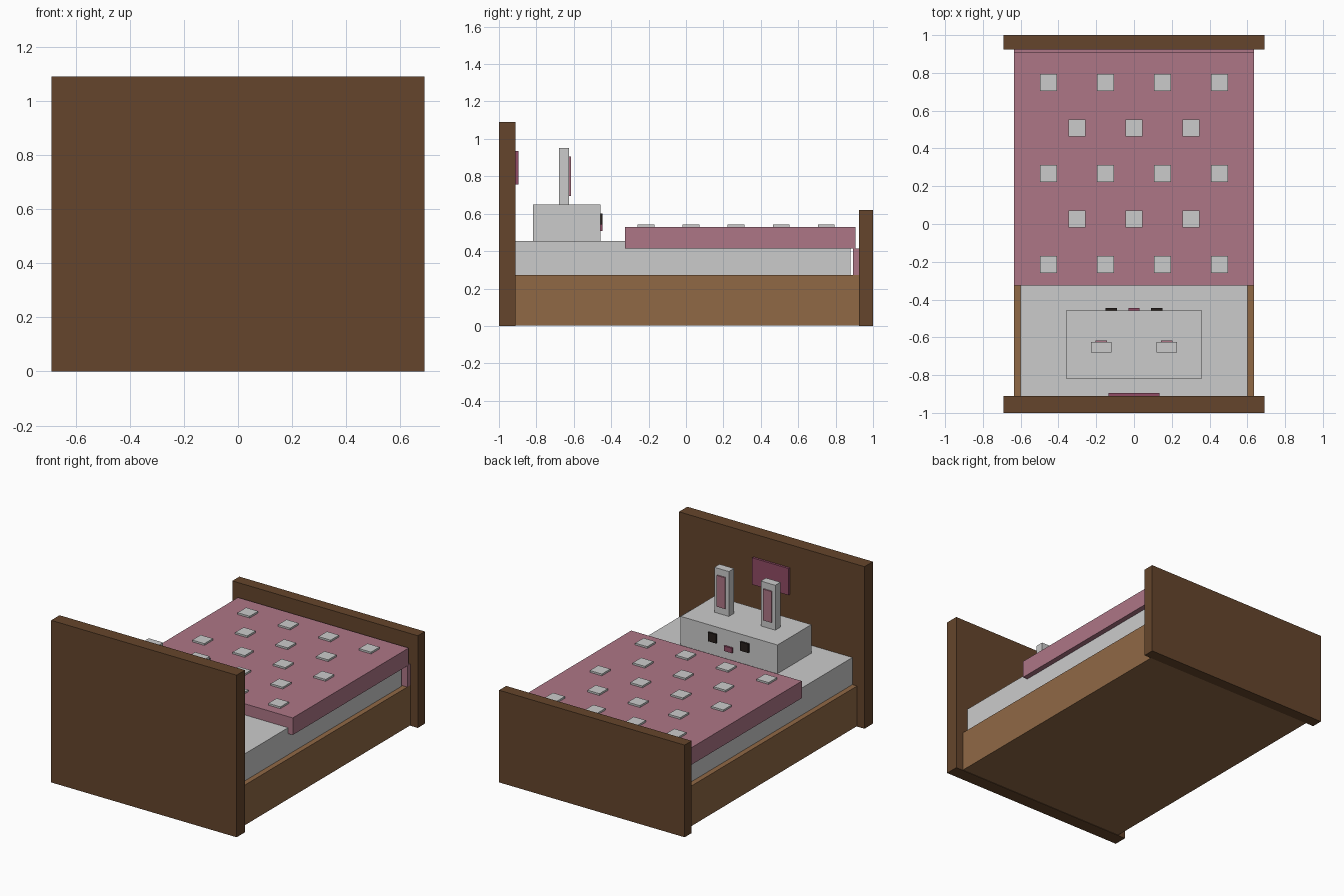
import bpy

if "Cube" in bpy.data.objects:
    bpy.data.objects.remove(bpy.data.objects["Cube"])


def material(name, rgb):
    m = bpy.data.materials.new(name)
    m.diffuse_color = (*rgb, 1)
    m.use_nodes = True
    m.node_tree.nodes["Principled BSDF"].inputs["Base Color"].default_value = m.diffuse_color
    return m


dark_wood = material("dark_wood", (0.13, 0.06, 0.025))
light_wood = material("light_wood", (0.28, 0.14, 0.06))
pink = material("pink", (0.42, 0.18, 0.24))
deep_pink = material("deep_pink", (0.28, 0.07, 0.13))
black = material("black", (0.02, 0.014, 0.012))


def box(name, x, y, z, mat=None):
    """Box spanning the (min, max) ranges x, y and z."""
    spans = (x, y, z)
    bpy.ops.mesh.primitive_cube_add(size=1, location=[(a + b) / 2 for a, b in spans])
    ob = bpy.context.object
    ob.name = name
    ob.scale = [b - a for a, b in spans]
    bpy.ops.object.transform_apply(location=False, rotation=False, scale=True)
    if mat:
        ob.data.materials.append(mat)
    return ob


def around(c, half):
    return (c - half, c + half)


# Bed frame
box("headboard", (-0.69, 0.69), (-1.0, -0.911), (0, 1.09), dark_wood)
box("footboard", (-0.69, 0.69), (0.925, 1.0), (0, 0.62), dark_wood)
box("bed_base", (-0.635, 0.635), (-0.911, 0.925), (0.003, 0.273), light_wood)
box("headboard_panel", (-0.136, 0.136), (-0.911, -0.896), (0.755, 0.935), deep_pink)

# Mattress and blanket with a tucked flap at the foot
box("mattress", (-0.6, 0.6), (-0.911, 0.88), (0.273, 0.455))
box("blanket", (-0.635, 0.635), (-0.325, 0.907), (0.415, 0.53), pink)
box("blanket_flap", (-0.635, 0.635), (0.892, 0.925), (0.273, 0.415), pink)

# Staggered square patches on the blanket
for row in range(5):
    count = 4 if row % 2 == 0 else 3
    for col in range(count):
        cx = (col - (count - 1) / 2) * 0.301
        cy = 0.75 - row * 0.241
        box("blanket_patch", around(cx, 0.045), around(cy, 0.045), (0.525, 0.542))

# Rabbit pillow
box("pillow", (-0.36, 0.36), (-0.818, -0.458), (0.455, 0.648))
box("pillow_nose", (-0.03, 0.03), (-0.46, -0.446), (0.508, 0.542), deep_pink)
for side in (-1, 1):
    ear_x = side * 0.173
    box("pillow_ear", around(ear_x, 0.054), (-0.68, -0.625), (0.64, 0.95))
    box("inner_ear", around(ear_x, 0.031), (-0.63, -0.616), (0.695, 0.905), pink)
    box("pillow_eye", around(side * 0.12, 0.03), (-0.46, -0.446), (0.542, 0.602), black)
